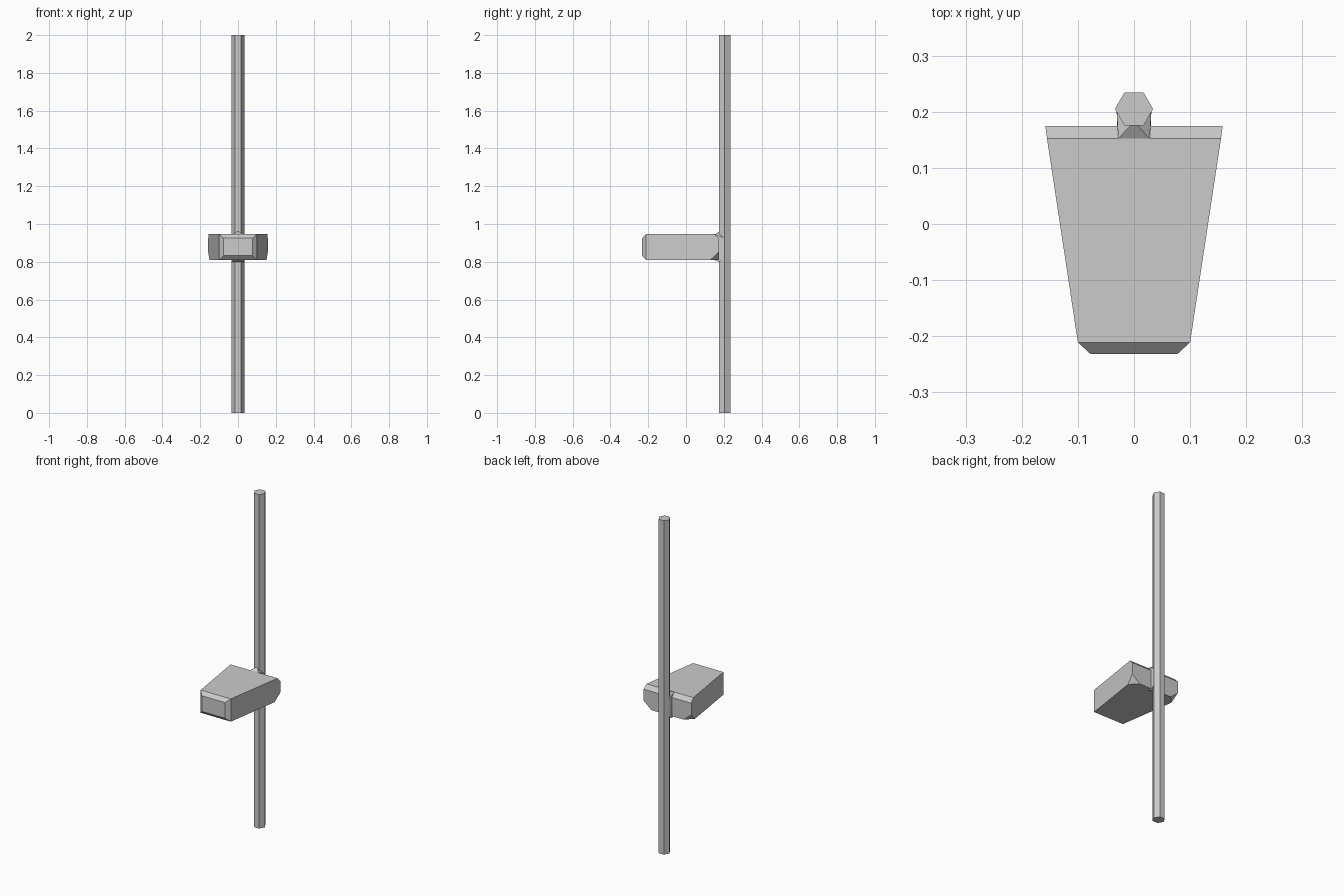
import bpy, bmesh, math

if "Cube" in bpy.data.objects:
    bpy.data.objects.remove(bpy.data.objects["Cube"])


def hull(name, half):
    """Convex solid from right-half points, mirrored across x."""
    bm = bmesh.new()
    for x, y, z in half:
        for s in (1, -1):
            bm.verts.new((s * x, y, z))
    res = bmesh.ops.convex_hull(bm, input=bm.verts[:])
    junk = [v for v in res["geom_interior"] if isinstance(v, bmesh.types.BMVert)]
    bmesh.ops.delete(bm, geom=junk, context='VERTS')
    bmesh.ops.dissolve_limit(bm, angle_limit=0.01, verts=bm.verts[:], edges=bm.edges[:])
    bmesh.ops.recalc_face_normals(bm, faces=bm.faces[:])
    me = bpy.data.meshes.new(name)
    bm.to_mesh(me)
    bm.free()
    ob = bpy.data.objects.new(name, me)
    bpy.context.collection.objects.link(ob)
    return ob


# Hexagonal pole, corners on the x axis
bpy.ops.mesh.primitive_cylinder_add(vertices=6, radius=0.034, depth=2,
                                    location=(0, 0.205, 1),
                                    rotation=(0, 0, math.radians(30)))
bpy.context.object.name = "pole"

# Tapered head: bevelled front, sloped upper back edge, cut lower back corners
hull("head", [
    (0.077, -0.232, 0.832), (0.077, -0.232, 0.926),
    (0.100, -0.211, 0.810), (0.100, -0.211, 0.946),
    (0.155, 0.152, 0.946), (0.158, 0.175, 0.922),
    (0.158, 0.175, 0.853), (0.151, 0.130, 0.810),
    (0.107, 0.175, 0.810),
])

# Small faceted bracket joining head and pole
hull("bracket", [
    (0.028, 0.152, 0.945), (0.005, 0.177, 0.960), (0.031, 0.203, 0.925),
    (0.028, 0.150, 0.810), (0.030, 0.175, 0.800), (0.031, 0.203, 0.820),
])
